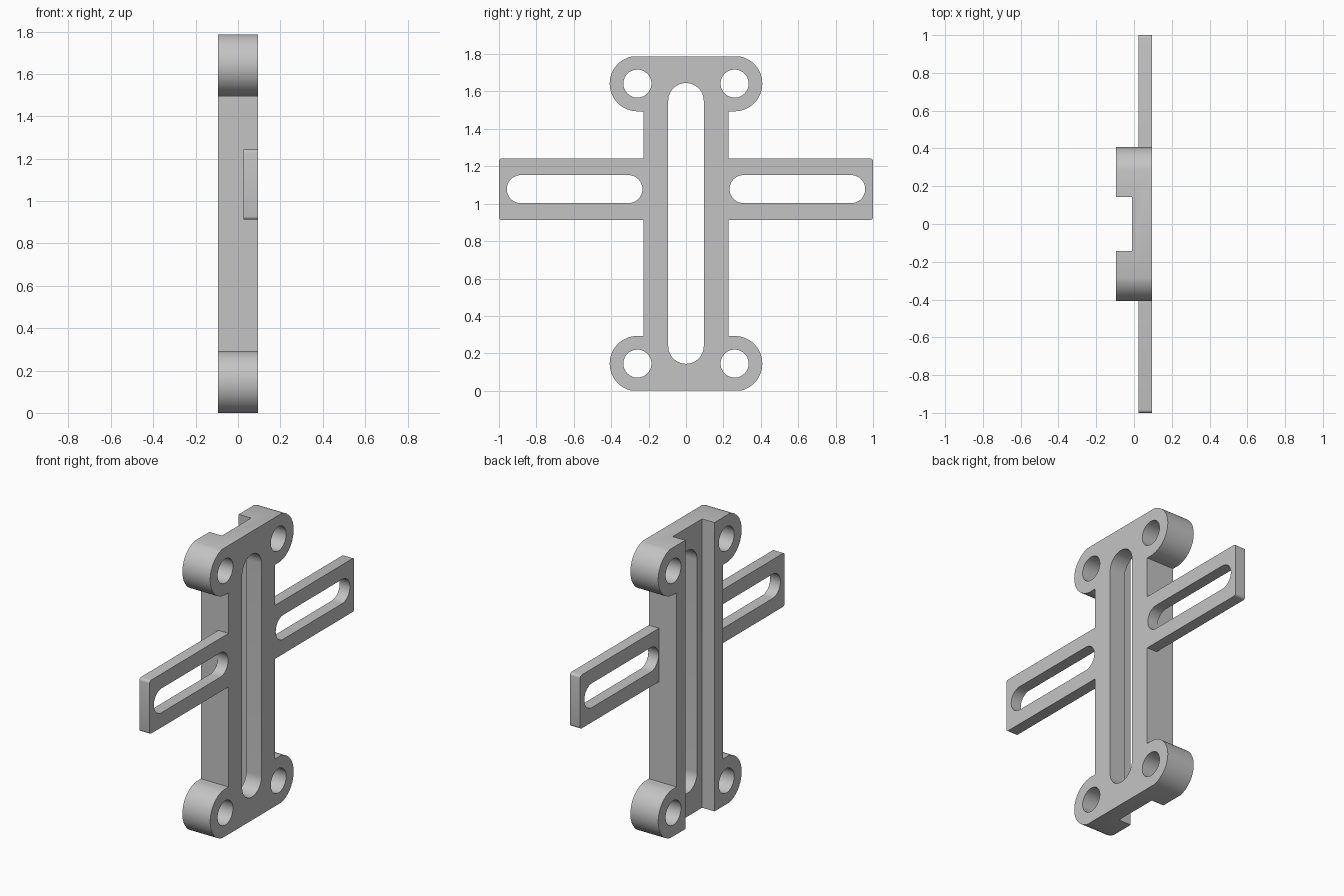
import bpy
import bmesh
from math import asin, cos, pi, sin

if "Cube" in bpy.data.objects:
    bpy.data.objects.remove(bpy.data.objects["Cube"], do_unlink=True)

HEIGHT = 1.787
MID = HEIGHT / 2
BACK, FACE = -0.095, 0.095
LOBE_Y, LOBE_Z, LOBE_R = 0.26, 0.145, 0.148
ARM_Z = 1.078

grey = bpy.data.materials.new("light grey")
grey.use_nodes = True
grey.diffuse_color = (0.55, 0.55, 0.55, 1)
grey.node_tree.nodes["Principled BSDF"].inputs["Base Color"].default_value = grey.diffuse_color


def arc(cy, cz, r, start, end, steps):
    """Points along an arc in the y-z plane."""
    angles = [start + (end - start) * i / steps for i in range(steps + 1)]
    return [(cy + r * cos(a), cz + r * sin(a)) for a in angles]


def prism(name, outline, x0, x1):
    """Extrude a y-z outline along x."""
    bm = bmesh.new()
    base = bm.faces.new([bm.verts.new((x0, y, z)) for y, z in outline])
    grown = bmesh.ops.extrude_face_region(bm, geom=[base])["geom"]
    verts = [v for v in grown if isinstance(v, bmesh.types.BMVert)]
    bmesh.ops.translate(bm, verts=verts, vec=(x1 - x0, 0, 0))
    bmesh.ops.recalc_face_normals(bm, faces=bm.faces)
    mesh = bpy.data.meshes.new(name)
    bm.to_mesh(mesh)
    bm.free()
    mesh.materials.append(grey)
    obj = bpy.data.objects.new(name, mesh)
    bpy.context.collection.objects.link(obj)
    return obj


def rounded_box(y0, y1, z0, z1, r, steps):
    """Outline of a rectangle with round corners."""
    corners = [(y1 - r, z1 - r), (y0 + r, z1 - r), (y0 + r, z0 + r), (y1 - r, z0 + r)]
    points = []
    for i, (y, z) in enumerate(corners):
        for p in arc(y, z, r, i * pi / 2, (i + 1) * pi / 2, steps):
            if not points or abs(p[0] - points[-1][0]) + abs(p[1] - points[-1][1]) > 1e-5:
                points.append(p)
    return points


def combine(target, tool, operation):
    """Apply a boolean and discard the tool."""
    tool.hide_render = True
    mod = target.modifiers.new(operation.title(), "BOOLEAN")
    mod.operation, mod.solver, mod.object = operation, "EXACT", tool
    bpy.ops.object.select_all(action="DESELECT")
    bpy.context.view_layer.objects.active = target
    target.select_set(True)
    bpy.ops.object.modifier_apply(modifier=mod.name)
    bpy.data.objects.remove(tool, do_unlink=True)


# Upright body with four ears, from one mirrored quarter outline
top_angle = asin(LOBE_Z / LOBE_R)
quarter = [(0.228, HEIGHT - LOBE_Z - LOBE_R)]
quarter += arc(LOBE_Y, HEIGHT - LOBE_Z, LOBE_R, -pi / 2, top_angle, 28)
half = [(y, HEIGHT - z) for y, z in reversed(quarter)] + quarter
outline = half + [(-y, z) for y, z in reversed(half)]
bracket = prism("slotted_bracket", outline, BACK, FACE)

# Thin side arms, flush with the flat face
for side in (-1, 1):
    y0, y1 = sorted((side * 0.18, side))
    arm = prism("side_arm", rounded_box(y0, y1, 0.912, 1.243, 0.016, 4), 0.025, FACE)
    combine(bracket, arm, "UNION")

# Full-height channel along the rear face
channel = prism("channel_cutter", [(-0.143, -0.1), (0.143, -0.1), (0.143, 2), (-0.143, 2)], -0.2, -0.01)
combine(bracket, channel, "DIFFERENCE")

# Long central slot
slot = prism("slot_cutter", rounded_box(-0.095, 0.095, 0.144, 1.645, 0.0949, 14), -0.3, 0.3)
combine(bracket, slot, "DIFFERENCE")

# Arm slots and ear holes
for side in (-1, 1):
    y0, y1 = sorted((side * 0.233, side * 0.958))
    slot = prism("arm_slot_cutter", rounded_box(y0, y1, ARM_Z - 0.075, ARM_Z + 0.075, 0.0749, 12), -0.3, 0.3)
    combine(bracket, slot, "DIFFERENCE")
    for z in (LOBE_Z, HEIGHT - LOBE_Z):
        hole = prism("hole_cutter", arc(side * LOBE_Y, z, 0.075, 0, 2 * pi, 40)[:-1], -0.3, 0.3)
        combine(bracket, hole, "DIFFERENCE")

# Smooth round walls, crisp edges
bpy.ops.object.select_all(action="DESELECT")
bracket.select_set(True)
bpy.context.view_layer.objects.active = bracket
bpy.ops.object.shade_smooth_by_angle(angle=pi / 6)
